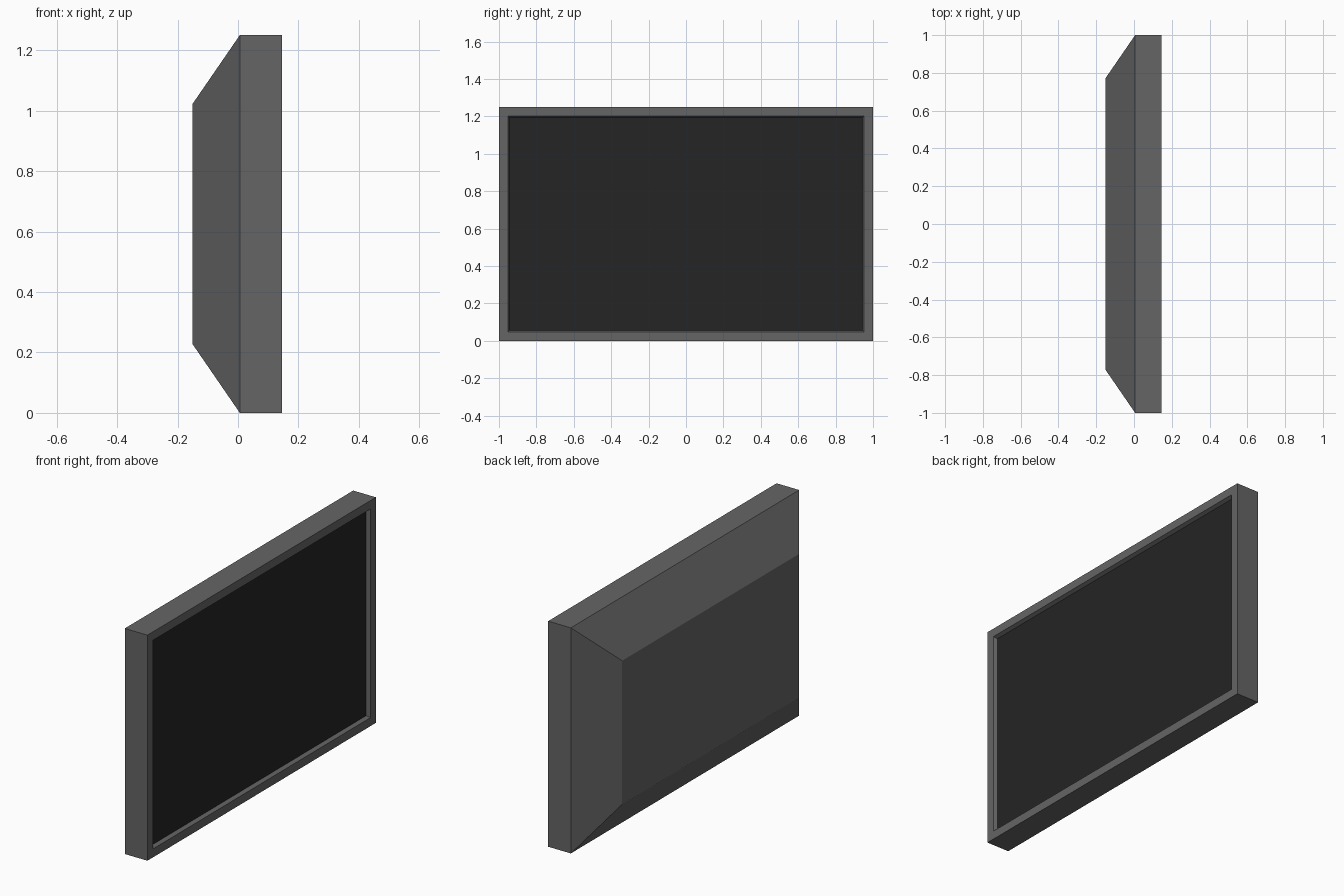
import bpy, bmesh
from mathutils import Vector

if "Cube" in bpy.data.objects:
    bpy.data.objects.remove(bpy.data.objects["Cube"])


def material(name, value):
    m = bpy.data.materials.new(name)
    m.diffuse_color = (value, value, value, 1)
    m.use_nodes = True
    m.node_tree.nodes["Principled BSDF"].inputs["Base Color"].default_value = m.diffuse_color
    return m


def ring(bm, x, inset):
    """Rectangle of the outline, moved in by inset, at depth x."""
    y, z0, z1 = 1 - inset, inset, 1.25 - inset
    return [bm.verts.new((x, a, b)) for a, b in ((-y, z0), (y, z0), (y, z1), (-y, z1))]


# Casing: tapered back, straight sides, front bezel, recess wall, screen
profile = [(-0.15, 0.227), (0.006, 0.0), (0.145, 0.0), (0.145, 0.047), (0.125, 0.056)]
bm = bmesh.new()
rings = [ring(bm, x, i) for x, i in profile]
bm.faces.new(rings[0][::-1])
for a, b in zip(rings, rings[1:]):
    for i in range(4):
        j = (i + 1) % 4
        bm.faces.new((a[i], a[j], b[j], b[i]))
screen = bm.faces.new(rings[-1])
screen.material_index = 1
bmesh.ops.recalc_face_normals(bm, faces=bm.faces)

mesh = bpy.data.meshes.new("television")
bm.to_mesh(mesh)
bm.free()
mesh.materials.append(material("grey casing", 0.13))
mesh.materials.append(material("dark screen", 0.018))
bpy.context.collection.objects.link(bpy.data.objects.new("television", mesh))
